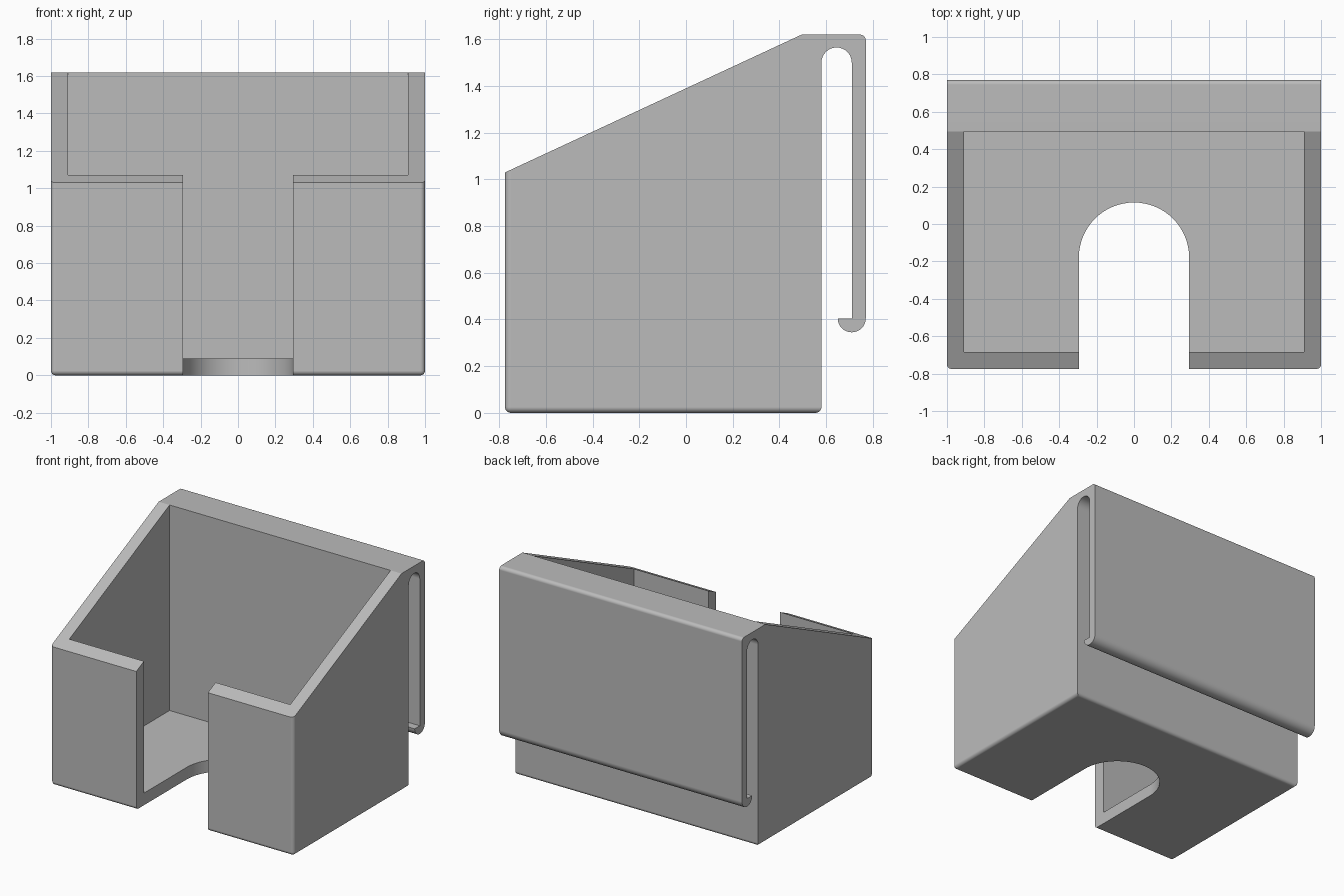
import bpy, bmesh
from math import sin, cos, pi
from mathutils import Vector

cube = bpy.data.objects.get("Cube")
if cube:
    bpy.data.objects.remove(cube, do_unlink=True)

grey = bpy.data.materials.new("plain grey")
grey.use_nodes = True
COLOUR = (0.5, 0.5, 0.5, 1)
grey.diffuse_color = COLOUR
grey.node_tree.nodes["Principled BSDF"].inputs["Base Color"].default_value = COLOUR


def arc(u, v, r, start, end, n):
    """Points on a circular arc, angles in units of pi."""
    return [(u + r * cos(pi * (start + (end - start) * i / n)),
             v + r * sin(pi * (start + (end - start) * i / n))) for i in range(n + 1)]


def prism(name, points, offset, round_edge=None):
    """Extrude a closed outline along offset, rounding the chosen edges."""
    bm = bmesh.new()
    face = bm.faces.new([bm.verts.new(p) for p in points])
    grown = bmesh.ops.extrude_face_region(bm, geom=[face], use_keep_orig=True)
    verts = [g for g in grown["geom"] if isinstance(g, bmesh.types.BMVert)]
    bmesh.ops.translate(bm, verts=verts, vec=offset)
    bmesh.ops.recalc_face_normals(bm, faces=bm.faces)
    if round_edge:
        edges = [e for e in bm.edges if round_edge(*(v.co for v in e.verts))]
        bmesh.ops.bevel(bm, geom=edges, offset=0.025, segments=6, profile=0.5,
                        affect='EDGES', clamp_overlap=True)
    mesh = bpy.data.meshes.new(name)
    bm.to_mesh(mesh)
    bm.free()
    obj = bpy.data.objects.new(name, mesh)
    bpy.context.collection.objects.link(obj)
    mesh.materials.append(grey)
    return obj


FRONT, BACK, ARM, TOP = -0.775, 0.58, 0.77, 1.62


def is_rounded(a, b):
    bottom = max(a.z, b.z) < 0.01
    front_corner = max(a.y, b.y) < FRONT + 0.01 and abs(a.x - b.x) < 0.01
    top_back = min(a.y, b.y) > ARM - 0.01 and min(a.z, b.z) > TOP - 0.01
    return bottom or front_corner or top_back


# Side outline: box, sloping rim, hanging clip with a hooked tip
outline = [(FRONT, 0), (FRONT, 1.03), (0.495, TOP), (ARM, TOP)]
outline += arc(0.71, 0.405, 0.06, 0, -1, 16)
outline += [(0.71, 0.405)]
outline += arc(0.645, 1.5, 0.065, 0, 1, 16)
outline += [(BACK, 0)]
holder = prism("holder_with_back_clip", [(-1, y, z) for y, z in outline],
               Vector((2, 0, 0)), is_rounded)

# Inner cavity
corners = [(-0.91, -0.685), (0.91, -0.685), (0.91, 0.495), (-0.91, 0.495)]
cavity = prism("cavity_cutter", [(x, y, 0.09) for x, y in corners], Vector((0, 0, 2)))

# Round-ended opening through the front wall and floor
opening_outline = [(-0.295, -1), (0.295, -1)] + arc(0, -0.18, 0.295, 0, 1, 32)
opening = prism("opening_cutter", [(x, y, -0.2) for x, y in opening_outline],
                Vector((0, 0, 2.4)))

bpy.context.view_layer.objects.active = holder
for cutter in (cavity, opening):
    cutter.hide_render = True
    mod = holder.modifiers.new("cut", 'BOOLEAN')
    mod.operation = 'DIFFERENCE'
    mod.solver = 'EXACT'
    mod.object = cutter
    bpy.ops.object.modifier_apply(modifier=mod.name)
    bpy.data.objects.remove(cutter, do_unlink=True)

# Smooth the rounded edges, keep flat faces flat
bpy.ops.object.select_all(action='DESELECT')
holder.select_set(True)
bpy.ops.object.shade_smooth_by_angle(angle=pi / 9)
weighted = holder.modifiers.new("flat_faces", 'WEIGHTED_NORMAL')
weighted.keep_sharp = True
